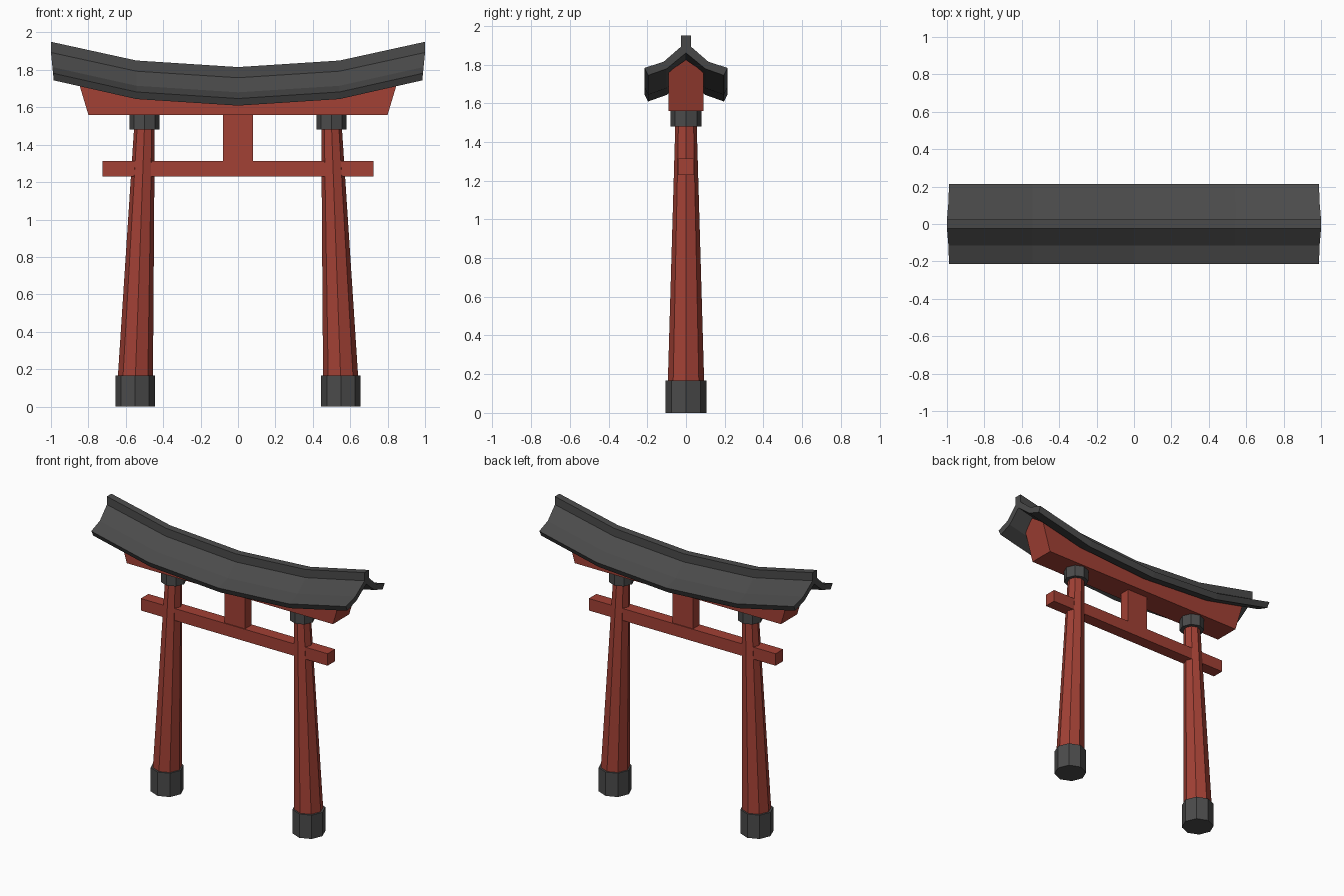
import bpy, bmesh, math
from mathutils import Vector

cube = bpy.data.objects.get("Cube")
if cube:
    bpy.data.objects.remove(cube, do_unlink=True)


def material(name, rgb):
    m = bpy.data.materials.new(name)
    m.use_nodes = True
    m.diffuse_color = (*rgb, 1)
    m.node_tree.nodes["Principled BSDF"].inputs["Base Color"].default_value = (*rgb, 1)
    return m


red = material("vermilion paint", (0.36, 0.052, 0.035))
grey = material("charcoal", (0.07, 0.07, 0.07))


def loft(name, rings, mat):
    """Skin a row of equal closed rings and cap both ends."""
    bm = bmesh.new()
    rows = [[bm.verts.new(p) for p in ring] for ring in rings]
    n = len(rows[0])
    for a, b in zip(rows, rows[1:]):
        for i in range(n):
            j = (i + 1) % n
            bm.faces.new((a[i], a[j], b[j], b[i]))
    bm.faces.new(rows[0])
    bm.faces.new(rows[-1])
    bmesh.ops.recalc_face_normals(bm, faces=bm.faces)
    mesh = bpy.data.meshes.new(name)
    bm.to_mesh(mesh)
    bm.free()
    mesh.materials.append(mat)
    obj = bpy.data.objects.new(name, mesh)
    bpy.context.collection.objects.link(obj)
    return obj


def octagon(x, z, r):
    return [(x + r * math.cos(k * math.pi / 4), r * math.sin(k * math.pi / 4), z)
            for k in range(8)]


def box(name, hx, hy, z0, z1, mat):
    ring = [(-hx, -hy), (hx, -hy), (hx, hy), (-hx, hy)]
    return loft(name, [[(x, y, z) for x, y in ring] for z in (z0, z1)], mat)


def mirrored(half):
    """Complete a half section; points on the centre line are kept once."""
    return half + [(-y, z) for y, z in reversed(half) if y > 0]


# Leaning pillars with stone feet and collars
for side, s in (("left", 1), ("right", -1)):
    loft(side + "_pillar", [octagon(s * 0.55, 0.12, 0.095), octagon(s * 0.5, 1.5, 0.055)], red)
    loft(side + "_foot", [octagon(s * 0.55, z, 0.106) for z in (0, 0.167)], grey)
    loft(side + "_collar", [octagon(s * 0.5, z, 0.081) for z in (1.48, 1.562)], grey)

# Tie beam and centre strut
box("tie_beam", 0.725, 0.042, 1.23, 1.314, red)
box("centre_strut", 0.08, 0.036, 1.31, 1.57, red)

# Rise of the curved roof along its length
stations = [(-1, 0.135), (-0.543, 0.035), (0, 0), (0.543, 0.035), (1, 0.135)]

# Main beam: flat underside, gabled top that follows the roof, flared ends
beam_half = [(0.09, 1.56), (0.09, 1.653), (0, 1.716)]
beam_rings = []
for x, rise in stations:
    end = abs(x) == 1
    ring = []
    for y, z in mirrored(beam_half):
        top = z + (0.109 if end else rise) if z > 1.6 else z
        ring.append((x * (0.8 + 0.3 * (top - 1.56)) if end else x, y, top))
    beam_rings.append(ring)
loft("main_beam", beam_rings, red)

# Roof: two kinked slopes with a raised ridge, ends leaning slightly inward
roof_half = [(0.025, 1.815), (0.025, 1.758), (0.115, 1.68), (0.215, 1.647),
             (0.196, 1.609), (0.1, 1.643), (0, 1.725)]
roof_rings = []
for x, rise in stations:
    lean = 0.1 if abs(x) == 1 else 0
    roof_rings.append([(x * (1 - lean * max(0, 1.758 - z)), y, z + rise)
                       for y, z in mirrored(roof_half)])
loft("roof", roof_rings, grey)
